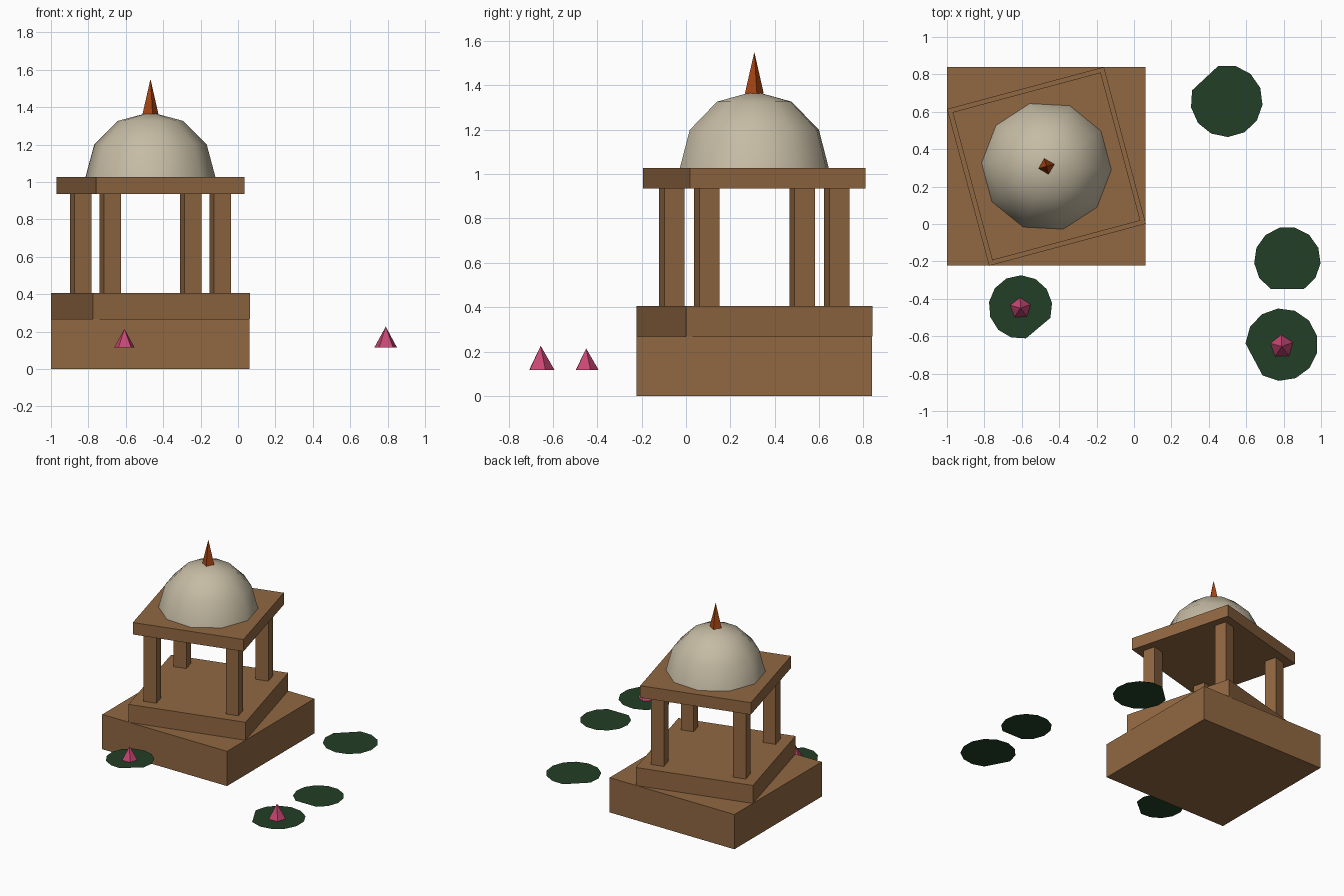
import bpy
import bmesh
from math import radians, cos, sin

cube = bpy.data.objects.get("Cube")
if cube:
    bpy.data.objects.remove(cube, do_unlink=True)


def material(name, rgb):
    mat = bpy.data.materials.new(name)
    mat.use_nodes = True
    color = (*rgb, 1)
    mat.diffuse_color = color
    mat.node_tree.nodes["Principled BSDF"].inputs["Base Color"].default_value = color
    return mat


STONE = material("brown sandstone", (0.285, 0.138, 0.054))
PLASTER = material("pale plaster", (0.56, 0.5, 0.37))
COPPER = material("burnt orange", (0.4, 0.06, 0.006))
LEAF = material("dark leaf green", (0.016, 0.05, 0.019))
PETAL = material("lotus pink", (0.58, 0.062, 0.17))

CENTER_X, CENTER_Y = -0.468, 0.308
TURN = radians(15)


def add_object(name, bm, mat, location, turn=0.0):
    mesh = bpy.data.meshes.new(name)
    bm.to_mesh(mesh)
    bm.free()
    mesh.materials.append(mat)
    obj = bpy.data.objects.new(name, mesh)
    obj.location = location
    obj.rotation_euler.z = turn
    bpy.context.collection.objects.link(obj)
    return obj


def block(name, x, y, side, bottom, top, turn=0.0):
    bm = bmesh.new()
    bmesh.ops.create_cube(bm, size=1)
    bmesh.ops.scale(bm, vec=(side, side, top - bottom), verts=bm.verts)
    return add_object(name, bm, STONE, (x, y, (bottom + top) / 2), turn)


def cone(name, mat, x, y, radius, bottom, top, sides, turn):
    """Pointed cone whose first corner faces the turn angle."""
    bm = bmesh.new()
    tip = bm.verts.new((0, 0, top - bottom))
    steps = [turn + radians(360) * i / sides for i in range(sides)]
    rim = [bm.verts.new((radius * cos(a), radius * sin(a), 0)) for a in steps]
    for i in range(sides):
        bm.faces.new((rim[i], rim[(i + 1) % sides], tip))
    bm.faces.new(rim[::-1])
    return add_object(name, bm, mat, (x, y, bottom))


# Square base with a turned step and roof slab
block("base", CENTER_X, CENTER_Y, 1.061, 0, 0.267)
block("step", CENTER_X, CENTER_Y, 0.868, 0.267, 0.405, TURN)
block("roof_slab", CENTER_X, CENTER_Y, 0.82, 0.935, 1.027, TURN)

# Four pillars near the corners of the step
REACH = 0.304
for side_x, label_x in ((-1, "right"), (1, "left")):
    for side_y, label_y in ((-1, "front"), (1, "back")):
        px, py = side_x * REACH, side_y * REACH
        block(f"pillar_{label_y}_{label_x}",
              CENTER_X + px * cos(TURN) - py * sin(TURN),
              CENTER_Y + px * sin(TURN) + py * cos(TURN),
              0.094, 0.405, 0.935, TURN)

# Smooth half-sphere dome
bm = bmesh.new()
bmesh.ops.create_uvsphere(bm, u_segments=10, v_segments=6, radius=0.348)
below = [v for v in bm.verts if v.co.z < -0.01]
bmesh.ops.delete(bm, geom=below, context='VERTS')
for face in bm.faces:
    face.smooth = True
add_object("dome", bm, PLASTER, (CENTER_X, CENTER_Y, 1.025), TURN)

# Four-sided spire
cone("spire", COPPER, CENTER_X, CENTER_Y, 0.044, 1.363, 1.55, 4, TURN)

# Notched floating leaves: x, y, radius, start angle of the leaf in degrees
WATER = 0.115
PADS = {
    "back": (0.495, 0.658, 0.193, 163),
    "middle": (0.82, -0.193, 0.178, -60),
    "front_left": (0.79, -0.645, 0.194, -122),
    "front_right": (-0.607, -0.444, 0.17, -20),
}
SEGMENTS = 11
for label, (x, y, radius, start) in PADS.items():
    bm = bmesh.new()
    heart = bm.verts.new((0, 0, 0))
    rim = []
    for i in range(SEGMENTS + 1):
        a = radians(start + 300 * i / SEGMENTS)
        rim.append(bm.verts.new((radius * cos(a), radius * sin(a), 0)))
    bm.faces.new([heart] + rim)
    bmesh.ops.triangulate(bm, faces=bm.faces)
    add_object("lily_pad_" + label, bm, LEAF, (x, y, WATER))

# Five-sided lotus buds
cone("lotus_bud_front_right", PETAL, -0.607, -0.45, 0.057, WATER + 0.001, 0.214, 5, radians(92))
cone("lotus_bud_front_left", PETAL, 0.79, -0.655, 0.063, WATER + 0.001, 0.226, 5, radians(92))
